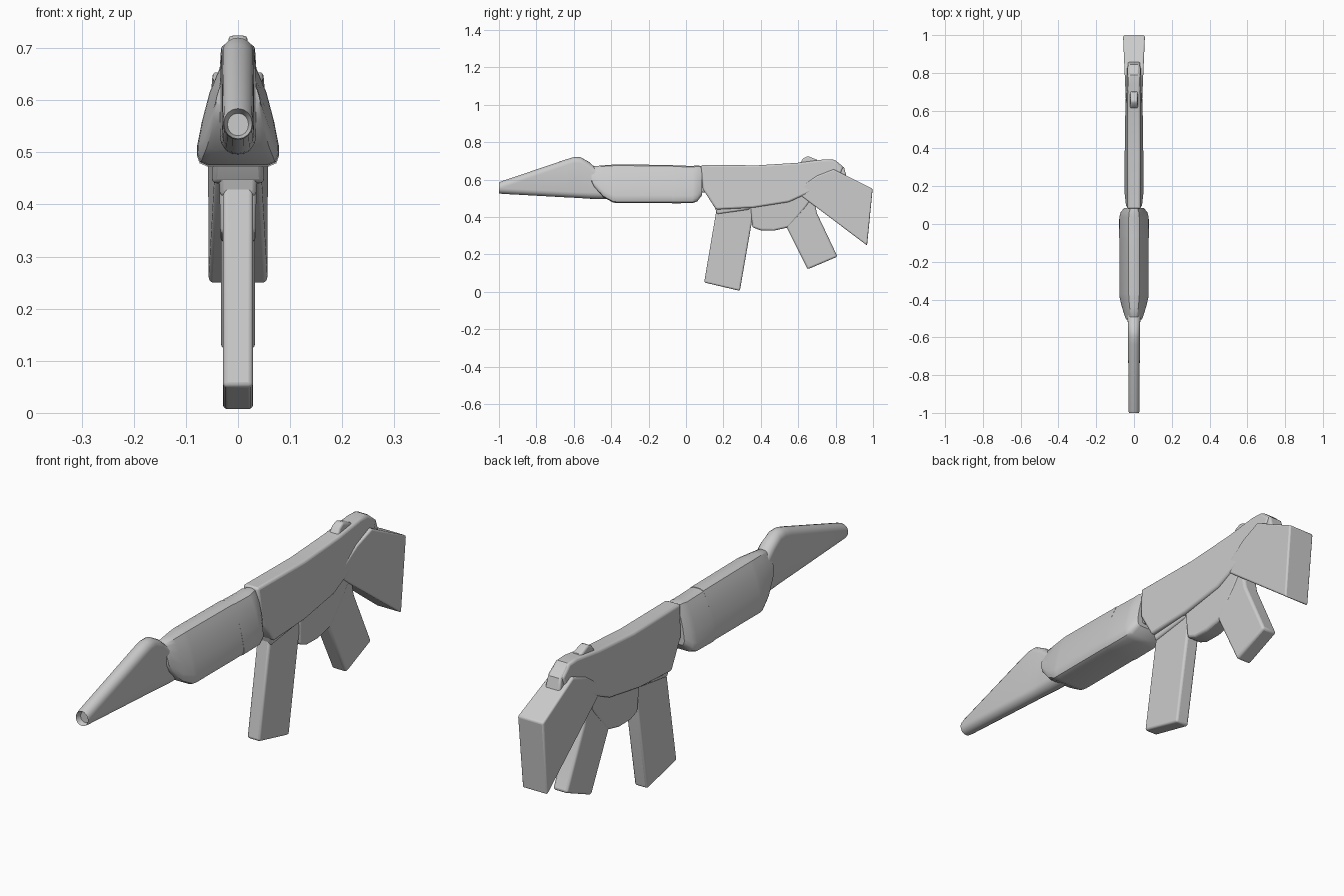
import bpy, bmesh, math


def finish(name, bm, bevel=0.0, angle=35):
    bmesh.ops.recalc_face_normals(bm, faces=bm.faces)
    me = bpy.data.meshes.new(name)
    bm.to_mesh(me)
    bm.free()
    ob = bpy.data.objects.new(name, me)
    bpy.context.collection.objects.link(ob)
    if bevel:
        m = ob.modifiers.new("soft_edges", 'BEVEL')
        m.width, m.segments, m.limit_method = bevel, 3, 'ANGLE'
        m.angle_limit = math.radians(40)
    bpy.ops.object.select_all(action='DESELECT')
    ob.select_set(True)
    bpy.context.view_layer.objects.active = ob
    bpy.ops.object.shade_smooth_by_angle(angle=math.radians(angle))
    return ob


def slab(name, profile, half_width, bevel):
    """Side profile (y, z) given thickness; half_width(y, z) is linear so sides stay flat."""
    bm = bmesh.new()
    sides = [[bm.verts.new((s * half_width(y, z), y, z)) for y, z in profile] for s in (-1, 1)]
    for loop in sides:
        bm.faces.new(loop)
    n = len(profile)
    for i in range(n):
        j = (i + 1) % n
        bm.faces.new((sides[0][i], sides[0][j], sides[1][j], sides[1][i]))
    return finish(name, bm, bevel)


def loft(name, rings):
    """Skin a list of rings, each (y, [(x, z), ...]), and cap both ends."""
    bm = bmesh.new()
    loops = [[bm.verts.new((x, y, z)) for x, z in pts] for y, pts in rings]
    n = len(loops[0])
    for a, b in zip(loops, loops[1:]):
        for i in range(n):
            j = (i + 1) % n
            bm.faces.new((a[i], a[j], b[j], b[i]))
    bm.faces.new(loops[0])
    bm.faces.new(loops[-1])
    return finish(name, bm)


def stadium(r, low, high):
    """Upright rounded slot section."""
    pts = []
    for start, cz in ((0, high - r), (math.pi, low + r)):
        for k in range(9):
            a = start + math.pi * k / 8
            pts.append((r * math.cos(a), cz + r * math.sin(a) + (1e-4 if start == 0 else -1e-4)))
    return pts


def guard_section(w, low, high):
    """Flared section: narrow rounded top, wide rounded bottom."""
    half = [(0.18, 1), (0.36, 0.97), (0.48, 0.88), (0.70, 0.68), (0.88, 0.42), (0.99, 0.20),
            (1, 0.10), (0.93, 0.03), (0.75, 0)]
    half = [(w * x, low + (high - low) * t) for x, t in half]
    return half + [(-x, z) for x, z in reversed(half)]


# Tapered front barrel with raised hump and recessed muzzle
loft("barrel", [(y, stadium(r, lo, hi)) for y, r, lo, hi in [
    (-0.98, 0.020, 0.532, 0.575), (-1.0, 0.027, 0.526, 0.584), (-0.985, 0.029, 0.524, 0.591),
    (-0.64, 0.031, 0.505, 0.708), (-0.60, 0.031, 0.503, 0.720), (-0.565, 0.031, 0.501, 0.720),
    (-0.52, 0.033, 0.498, 0.695), (-0.48, 0.035, 0.496, 0.660), (-0.42, 0.035, 0.495, 0.650)]])

# Flared handguard and its rear collar
loft("handguard", [(y, guard_section(w, lo, hi)) for y, w, lo, hi in [
    (-0.505, 0.042, 0.59, 0.66), (-0.49, 0.048, 0.56, 0.672), (-0.44, 0.064, 0.505, 0.676),
    (-0.39, 0.076, 0.477, 0.680), (-0.37, 0.078, 0.475, 0.681), (-0.07, 0.078, 0.475, 0.678)]])
loft("handguard_collar", [(y, guard_section(w, lo, hi)) for y, w, lo, hi in [
    (-0.075, 0.079, 0.473, 0.676), (0.035, 0.078, 0.474, 0.673), (0.06, 0.072, 0.483, 0.676),
    (0.085, 0.052, 0.515, 0.672)]])
slab("neck", [(0.05, 0.65), (0.05, 0.53), (0.15, 0.53), (0.15, 0.65)], lambda y, z: 0.03, 0.01)

# Upper receiver, narrower toward the top
slab("receiver", [
    (0.08, 0.679), (0.38, 0.676), (0.60, 0.690), (0.74, 0.708), (0.79, 0.706), (0.84, 0.665),
    (0.80, 0.56), (0.66, 0.53), (0.55, 0.48), (0.36, 0.45), (0.16, 0.44), (0.09, 0.55)],
    lambda y, z: 0.043 - 0.07 * (z - 0.55), 0.010)

# Lower housing behind the magazine
slab("lower_housing", [
    (0.34, 0.50), (0.355, 0.345), (0.40, 0.328), (0.47, 0.327), (0.55, 0.345), (0.64, 0.45),
    (0.70, 0.54), (0.58, 0.58)], lambda y, z: 0.037 + 0.02 * (z - 0.5), 0.010)

# Magazine and the well it sits in
slab("magazine_well", [(0.13, 0.54), (0.165, 0.415), (0.34, 0.44), (0.35, 0.54)],
     lambda y, z: 0.039 + 0.05 * (z - 0.5), 0.008)
slab("magazine", [(0.17, 0.48), (0.097, 0.05), (0.288, 0.005), (0.36, 0.42), (0.36, 0.50)],
     lambda y, z: 0.029, 0.009)

# Rear grip
slab("grip", [(0.57, 0.54), (0.50, 0.42), (0.65, 0.12), (0.81, 0.188), (0.70, 0.42), (0.68, 0.52)],
     lambda y, z: 0.033, 0.010)

# Shoulder stock widening toward the back
slab("stock", [(0.58, 0.54), (0.968, 0.248), (0.998, 0.55), (0.79, 0.655), (0.70, 0.62)],
     lambda y, z: 0.040 + 0.043 * (y - 0.58), 0.007)

# Rear sight bump and heel ridge on top
slab("rear_sight", [(0.60, 0.67), (0.625, 0.712), (0.65, 0.726), (0.70, 0.706), (0.72, 0.67)],
     lambda y, z: 0.020 - 0.1 * (z - 0.7), 0.008)
slab("heel_ridge", [(0.74, 0.67), (0.76, 0.708), (0.80, 0.702), (0.845, 0.665), (0.86, 0.61), (0.76, 0.62)],
     lambda y, z: 0.027 - 0.08 * (z - 0.7), 0.008)
